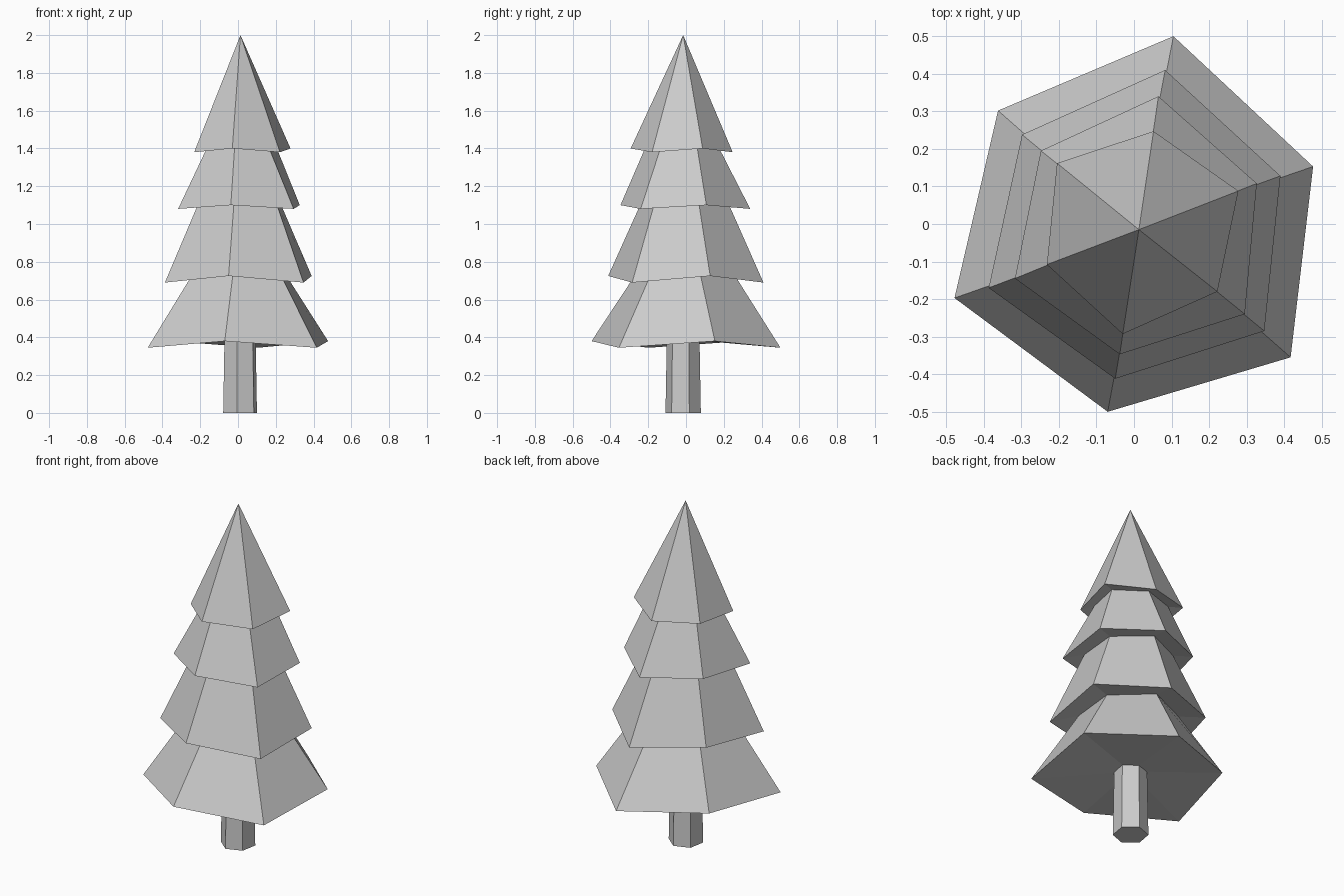
import bpy
import bmesh
from math import cos, sin, radians

if "Cube" in bpy.data.objects:
    bpy.data.objects.remove(bpy.data.objects["Cube"])

CX, CY = 0.013, -0.015          # axis of the tree


def finish(name, bm):
    bmesh.ops.recalc_face_normals(bm, faces=bm.faces[:])
    mesh = bpy.data.meshes.new(name)
    bm.to_mesh(mesh)
    bm.free()
    obj = bpy.data.objects.new(name, mesh)
    bpy.context.collection.objects.link(obj)
    return obj


def bridge(bm, a, b):
    n = len(a)
    for i in range(n):
        j = (i + 1) % n
        bm.faces.new((a[i], a[j], b[j], b[i]))


def fan(bm, ring, tip):
    for i in range(len(ring)):
        bm.faces.new((ring[i], ring[(i + 1) % len(ring)], tip))


# Skirt outlines, bottom to top: low corner z, high corner z,
# inward ratio of the neck under the skirt, six irregular corners
tiers = [
    (0.345, 0.38, 0.0, [(0.105, 0.50), (0.477, 0.153), (0.417, -0.355),
                        (-0.07, -0.50), (-0.478, -0.197), (-0.362, 0.302)]),
    (0.69, 0.725, 0.64, [(0.083, 0.41), (0.39, 0.128), (0.347, -0.285),
                         (-0.05, -0.412), (-0.387, -0.17), (-0.298, 0.238)]),
    (1.08, 1.10, 0.68, [(0.065, 0.34), (0.327, 0.108), (0.295, -0.24),
                        (-0.038, -0.347), (-0.317, -0.145), (-0.248, 0.195)]),
    (1.38, 1.40, 0.72, [(0.052, 0.247), (0.278, 0.088), (0.222, -0.18),
                        (-0.03, -0.293), (-0.232, -0.108), (-0.205, 0.162)]),
]

# Foliage: stacked skirts with drooping alternate corners
bm = bmesh.new()
previous = None
for low, high, ratio, pts in tiers:
    outer = [bm.verts.new((x, y, high if i % 2 else low))
             for i, (x, y) in enumerate(pts)]
    if previous is None:
        fan(bm, outer, bm.verts.new((CX, CY, 0.39)))
    else:
        neck = [bm.verts.new((CX + (x - CX) * ratio, CY + (y - CY) * ratio, high + 0.005))
                for x, y in pts]
        bridge(bm, previous, neck)
        bridge(bm, neck, outer)
    previous = outer
fan(bm, previous, bm.verts.new((CX, CY, 2.0)))
finish("foliage", bm)

# Trunk: slightly tapered hexagonal post
bm = bmesh.new()
rings = [[bm.verts.new((CX - 0.002 + r * cos(radians(20 + 60 * i)),
                        CY + r * sin(radians(20 + 60 * i)), z)) for i in range(6)]
         for r, z in ((0.095, 0.0), (0.088, 0.386))]
bridge(bm, *rings)
bm.faces.new(rings[0])
finish("trunk", bm)
